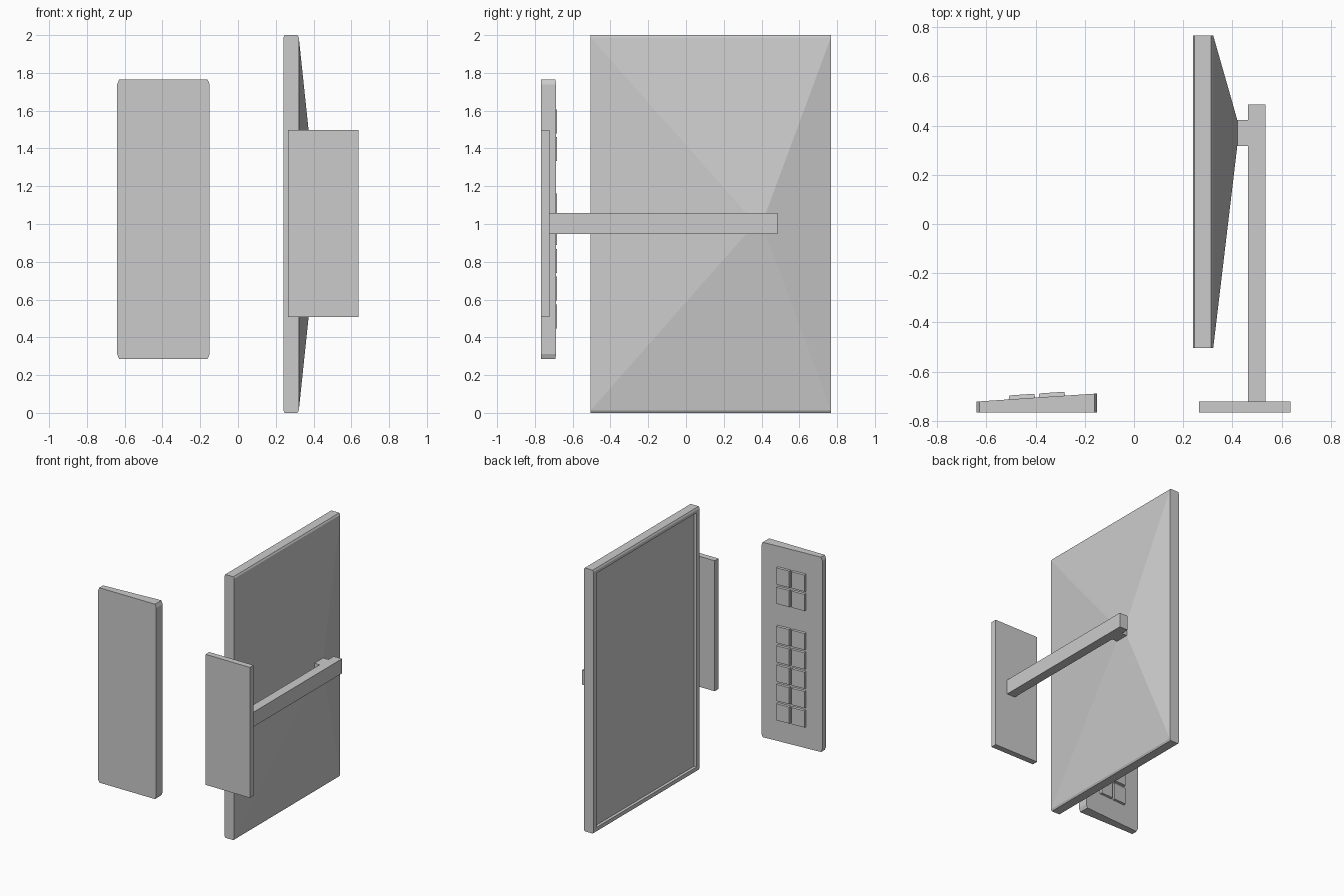
import bpy, bmesh

if "Cube" in bpy.data.objects:
    bpy.data.objects.remove(bpy.data.objects["Cube"])

def finish(name, bm):
    bmesh.ops.recalc_face_normals(bm, faces=bm.faces)
    me = bpy.data.meshes.new(name)
    bm.to_mesh(me)
    bm.free()
    ob = bpy.data.objects.new(name, me)
    bpy.context.collection.objects.link(ob)
    return ob

def loft(name, rings):
    """Closed solid through matching rings of points."""
    bm = bmesh.new()
    vs = [[bm.verts.new(p) for p in r] for r in rings]
    n = len(rings[0])
    for a, b in zip(vs, vs[1:]):
        for i in range(n):
            j = (i + 1) % n
            bm.faces.new((a[i], a[j], b[j], b[i]))
    bm.faces.new(vs[0][::-1])
    bm.faces.new(vs[-1])
    return finish(name, bm)

def yz_rect(x, y0, y1, z0, z1):
    return [(x, y0, z0), (x, y1, z0), (x, y1, z1), (x, y0, z1)]

def box(name, x0, x1, y0, y1, z0, z1):
    return loft(name, [yz_rect(x0, y0, y1, z0, z1), yz_rect(x1, y0, y1, z0, z1)])

# Monitor: chamfered slab with recessed screen and tapered back
Y0, Y1, C, M = -0.505, 0.767, 0.013, 0.035
loft("monitor_housing", [
    yz_rect(0.262, Y0 + M, Y1 - M, M, 2 - M),
    yz_rect(0.24, Y0 + M, Y1 - M, M, 2 - M),
    yz_rect(0.24, Y0, Y1, C, 2 - C),
    yz_rect(0.247, Y0, Y1, 0, 2),
    yz_rect(0.314, Y0, Y1, 0, 2),
    yz_rect(0.322, Y0, Y1, C, 2 - C),
    yz_rect(0.42, 0.318, 0.423, 0.947, 1.058)])

# Stand
box("stand_mount", 0.42, 0.465, 0.318, 0.423, 0.947, 1.058)
box("stand_post", 0.464, 0.534, -0.722, 0.485, 0.947, 1.058)
box("stand_base", 0.265, 0.637, -0.767, -0.722, 0.507, 1.498)

# Keyboard: sloped slab with chamfered corners
def deck(x):
    return -0.722 + (x + 0.64) * 0.067

X0, X1, Z0, Z1, CX, CZ = -0.64, -0.15, 0.285, 1.765, 0.011, 0.026
outline = [(X0 + CX, Z0), (X1 - CX, Z0), (X1, Z0 + CZ), (X1, Z1 - CZ),
           (X1 - CX, Z1), (X0 + CX, Z1), (X0, Z1 - CZ), (X0, Z0 + CZ)]
loft("keyboard_body", [[(x, -0.767, z) for x, z in outline],
                       [(x, deck(x), z) for x, z in outline]])

# Keys: two columns, five rows plus a separate block of two
rows = [0.445 + 0.147 * i for i in range(5)] + [1.33, 1.477]
for c, x in enumerate((-0.51, -0.388)):
    for r, z in enumerate(rows):
        rings = []
        for h, t in ((-0.004, 0), (0.016, 0.003)):
            pts = [(x + t, z + t), (x + 0.108 - t, z + t),
                   (x + 0.108 - t, z + 0.132 - t), (x + t, z + 0.132 - t)]
            rings.append([(px, deck(px) + h, pz) for px, pz in pts])
        loft(f"key_{c}_{r}", rings)
